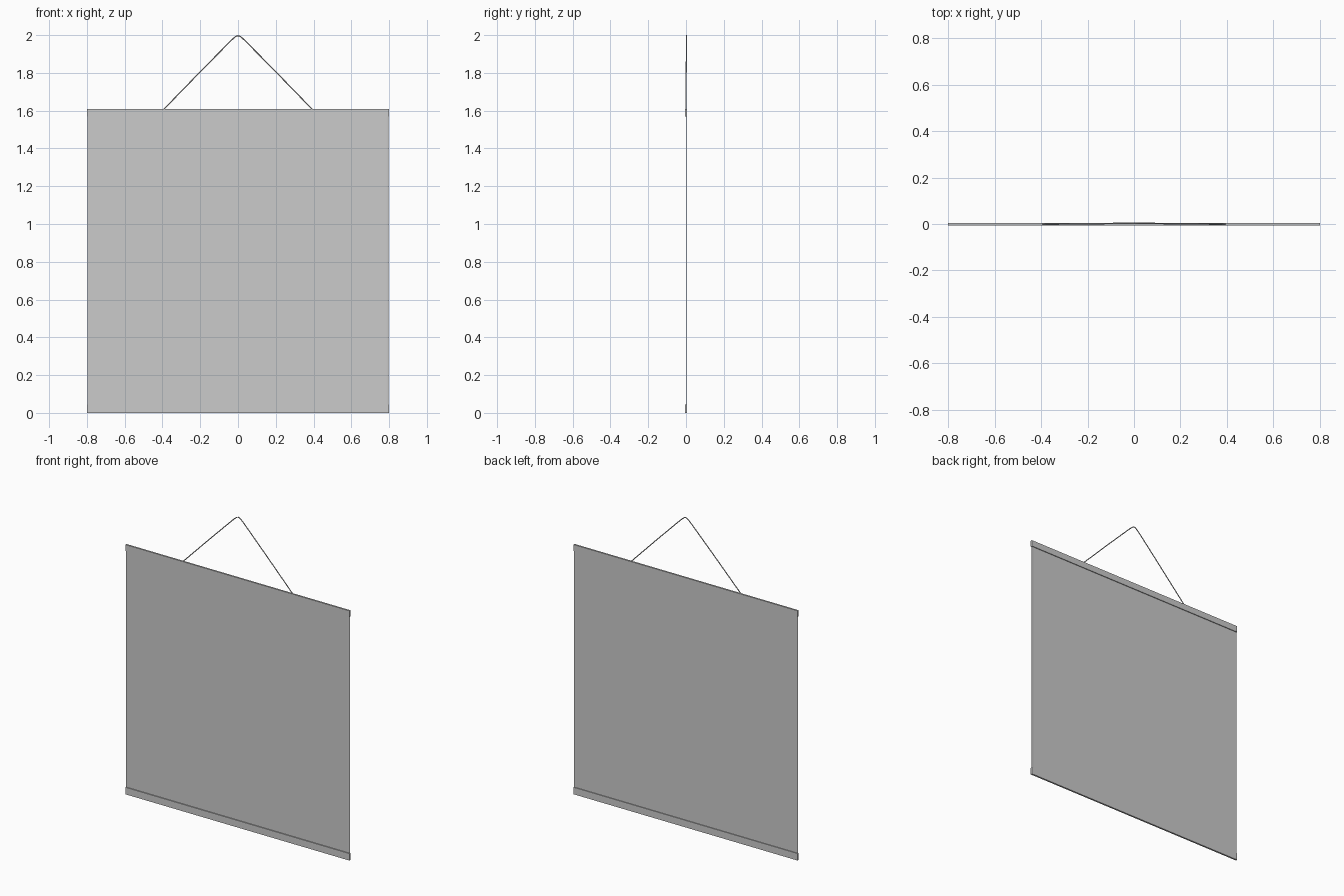
import bpy, bmesh
from mathutils import Vector

if "Cube" in bpy.data.objects:
    bpy.data.objects.remove(bpy.data.objects["Cube"])


def make_object(name, bm):
    mesh = bpy.data.meshes.new(name)
    bm.to_mesh(mesh)
    bm.free()
    obj = bpy.data.objects.new(name, mesh)
    bpy.context.collection.objects.link(obj)
    return obj


def box(name, x, y, z):
    bm = bmesh.new()
    bmesh.ops.create_cube(bm, size=1)
    for v in bm.verts:
        v.co = Vector([lo + (c + 0.5) * (hi - lo) for c, (lo, hi) in zip(v.co, (x, y, z))])
    return make_object(name, bm)


# Flat slats that clamp the sheet at top and bottom
for name, z0, z1 in (("top_rail", 1.57, 1.61), ("bottom_rail", 0.0, 0.045)):
    box(name, (-0.8, 0.8), (-0.006, 0.005), (z0, z1))

# Paper-thin hanging sheet, its right edge turned very slightly back
bm = bmesh.new()
columns = [(-0.798, 0.0), (0.78, 0.0), (0.79, 0.0004), (0.798, 0.0015)]
rows = [[bm.verts.new((x, y, z)) for x, y in columns] for z in (0.02, 1.59)]
for i in range(len(columns) - 1):
    bm.faces.new((rows[0][i], rows[0][i + 1], rows[1][i + 1], rows[1][i]))
make_object("sheet", bm)

# Hanging cord with a rounded peak, leaning back a little
half = [(0.4, -0.001, 1.6), (0.2, 0.001, 1.806), (0.04, 0.003, 1.968),
        (0.022, 0.003, 1.985), (0.01, 0.003, 1.994)]
path = [(-x, y, z) for x, y, z in half] + [(0, 0.003, 1.997)] + half[::-1]
curve = bpy.data.curves.new("hanging_cord", 'CURVE')
curve.dimensions = '3D'
curve.bevel_depth = 0.003
curve.bevel_resolution = 2
curve.use_fill_caps = True
spline = curve.splines.new('POLY')
spline.points.add(len(path) - 1)
for point, co in zip(spline.points, path):
    point.co = (*co, 1)
cord = bpy.data.objects.new("hanging_cord", curve)
bpy.context.collection.objects.link(cord)
